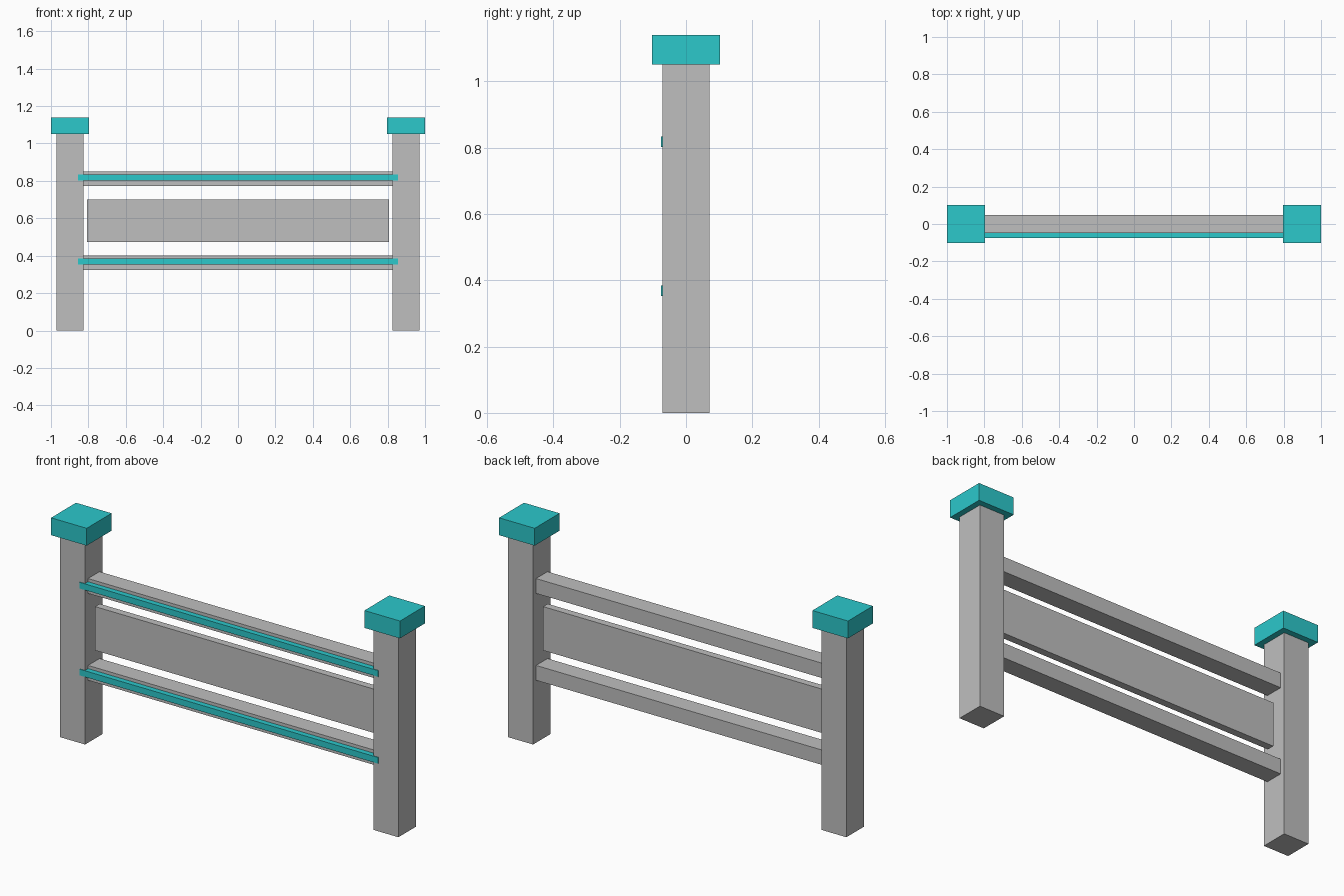
import bpy

cube = bpy.data.objects.get("Cube")
if cube:
    bpy.data.objects.remove(cube, do_unlink=True)


def make_material(name, colour):
    mat = bpy.data.materials.new(name)
    mat.use_nodes = True
    mat.diffuse_color = colour
    mat.node_tree.nodes["Principled BSDF"].inputs["Base Color"].default_value = colour
    return mat


grey = make_material("light grey", (0.52, 0.52, 0.52, 1))
teal = make_material("bright teal", (0.025, 0.58, 0.60, 1))


def box(name, mat, x, y, z):
    """Box spanning the given (low, high) range on each axis."""
    spans = (x, y, z)
    bpy.ops.mesh.primitive_cube_add(size=1, location=[sum(s) / 2 for s in spans])
    obj = bpy.context.object
    obj.name = name
    obj.scale = [s[1] - s[0] for s in spans]
    bpy.ops.object.transform_apply(location=False, rotation=False, scale=True)
    obj.data.materials.append(mat)
    return obj


def around(centre, half):
    return (centre - half, centre + half)


POST_X = 0.898
POST_HALF = 0.0715
CAP_HALF = 0.102
INNER = POST_X - POST_HALF

# Posts with overhanging caps
for side, sign in (("left", 1), ("right", -1)):
    x = sign * POST_X
    box(f"{side}_post", grey, around(x, POST_HALF), around(0, POST_HALF), (0, 1.05))
    box(f"{side}_post_cap", teal, around(x, CAP_HALF), around(0, CAP_HALF), (1.05, 1.14))

# Rails between the posts, each with a coloured strip along the front
for level, z in (("lower", 0.362), ("upper", 0.812)):
    box(f"{level}_rail", grey, around(0, INNER), around(0, 0.047), around(z, 0.0385))
    box(f"{level}_rail_strip", teal, around(0, 0.856), (-0.075, -0.045),
        around(z + 0.006, 0.016))

# Thin centre panel, just short of the posts
box("centre_panel", grey, around(0, 0.806), around(0, 0.019), (0.473, 0.70))
